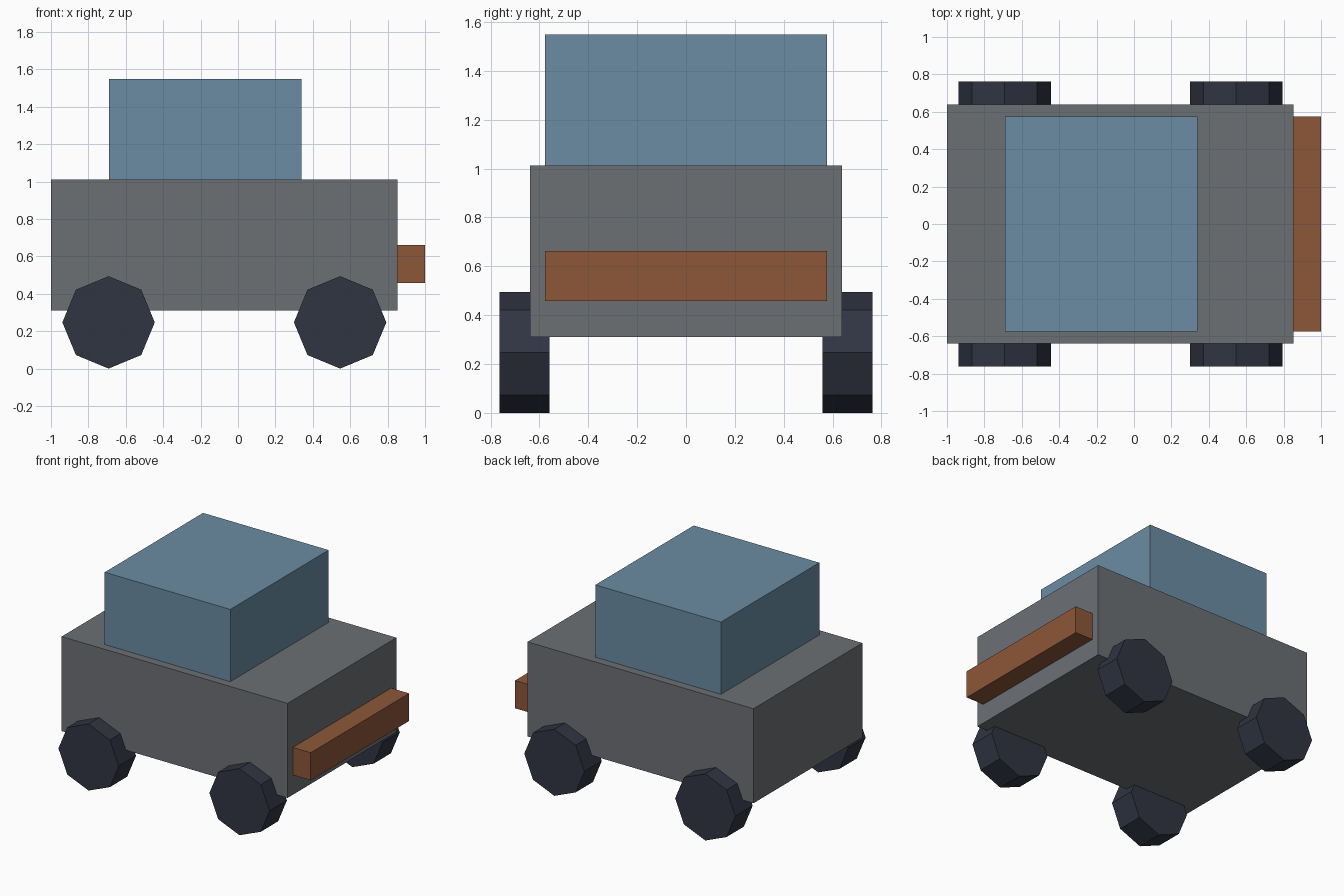
import bpy
from math import radians

if "Cube" in bpy.data.objects:
    bpy.data.objects.remove(bpy.data.objects["Cube"])


def material(name, rgb):
    mat = bpy.data.materials.new(name)
    mat.diffuse_color = (*rgb, 1)
    mat.use_nodes = True
    mat.node_tree.nodes["Principled BSDF"].inputs["Base Color"].default_value = mat.diffuse_color
    return mat


def box(name, x, y_half, z, mat):
    bpy.ops.mesh.primitive_cube_add(
        size=1, location=((x[0] + x[1]) / 2, 0, (z[0] + z[1]) / 2))
    obj = bpy.context.object
    obj.name = name
    obj.scale = (x[1] - x[0], 2 * y_half, z[1] - z[0])
    bpy.ops.object.transform_apply(location=False, rotation=False, scale=True)
    obj.data.materials.append(mat)
    return obj


grey = material("body_dark_grey", (0.15, 0.16, 0.175))
blue = material("cabin_blue", (0.145, 0.265, 0.365))
brown = material("bumper_brown", (0.265, 0.095, 0.04))
dark = material("tyre_dark", (0.03, 0.035, 0.055))

# Body, cabin and bumper
box("body", (-1.0, 0.853), 0.638, (0.311, 1.012), grey)
box("cabin", (-0.69, 0.34), 0.576, (1.012, 1.548), blue)
box("bumper", (0.853, 1.0), 0.576, (0.457, 0.662), brown)

# Eight-sided wheels, point down
RADIUS = 0.247
for end, x in (("rear", -0.692), ("front", 0.546)):
    for side, y in (("right", -0.661), ("left", 0.661)):
        bpy.ops.mesh.primitive_cylinder_add(
            vertices=8, radius=RADIUS, depth=0.203,
            location=(x, y, RADIUS), rotation=(radians(90), 0, 0))
        wheel = bpy.context.object
        wheel.name = f"{end}_{side}_wheel"
        wheel.data.materials.append(dark)
